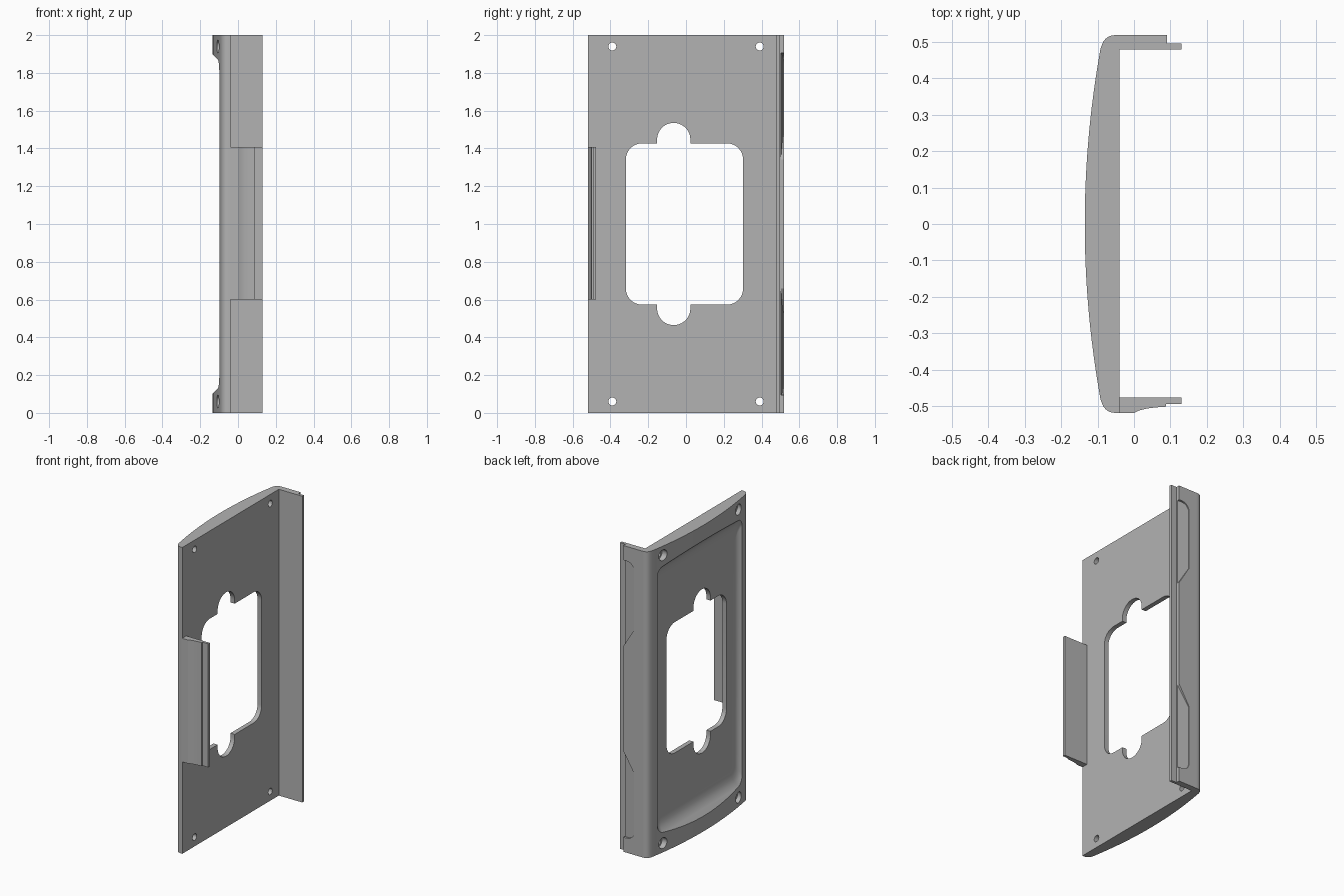
import bpy, bmesh, math
from math import sin, cos, pi, radians

cube = bpy.data.objects.get("Cube")
if cube:
    bpy.data.objects.remove(cube, do_unlink=True)

GREY = (0.45, 0.45, 0.45, 1)
mat = bpy.data.materials.new("plain grey")
mat.use_nodes = True
mat.diffuse_color = GREY
mat.node_tree.nodes["Principled BSDF"].inputs["Base Color"].default_value = GREY


def loft(name, rings):
    """Closed solid through a list of matching point rings."""
    bm = bmesh.new()
    loops = [[bm.verts.new(p) for p in ring] for ring in rings]
    n = len(loops[0])
    for a, b in zip(loops, loops[1:]):
        for i in range(n):
            j = (i + 1) % n
            bm.faces.new((a[i], a[j], b[j], b[i]))
    bm.faces.new(loops[0][::-1])
    bm.faces.new(loops[-1])
    bmesh.ops.recalc_face_normals(bm, faces=bm.faces)
    mesh = bpy.data.meshes.new(name)
    bm.to_mesh(mesh)
    bm.free()
    obj = bpy.data.objects.new(name, mesh)
    bpy.context.collection.objects.link(obj)
    mesh.materials.append(mat)
    return obj


def upright(name, profile, z0, z1):
    """Extrude an x-y profile upwards."""
    return loft(name, [[(x, y, z) for x, y in profile] for z in (z0, z1)])


def rounded(hy, hz, r, cy=0.0, steps=8):
    """Rounded rectangle outline in y-z, centred on mid height."""
    pts = []
    for k, (sy, sz) in enumerate([(1, 1), (-1, 1), (-1, -1), (1, -1)]):
        for i in range(steps + 1):
            a = (k + i / steps) * pi / 2
            pts.append((cy + sy * (hy - r) + r * cos(a), 1 + sz * (hz - r) + r * sin(a)))
    return pts


def through(name, outline, x0, x1):
    """Extrude a y-z outline along x."""
    return loft(name, [[(x, y, z) for y, z in outline] for x in (x0, x1)])


def activate(obj):
    bpy.ops.object.select_all(action="DESELECT")
    obj.select_set(True)
    bpy.context.view_layer.objects.active = obj


def cut(obj, cutter):
    cutter.hide_render = True
    mod = obj.modifiers.new("cut", "BOOLEAN")
    mod.operation = "DIFFERENCE"
    mod.solver = "EXACT"
    mod.object = cutter
    activate(obj)
    bpy.ops.object.modifier_apply(modifier=mod.name)
    bpy.data.objects.remove(cutter, do_unlink=True)


# Bowed plate with a flat inner face and rounded long edges
INNER = -0.04
bow = [(-0.135 + 0.043 * (i / 12) ** 2, 0.48 * i / 12) for i in range(-12, 13)]
corner = [(-0.052 - 0.037 * cos(a), 0.483 + 0.035 * sin(a))
          for a in (radians(d) for d in range(15, 91, 15))]
side = corner + [(INNER, 0.518)]
profile = bow + side + [(x, -y) for x, y in reversed(side)]
plate = upright("face_plate", profile, 0, 2)

# Shallow outer pocket with filleted walls: depth, half width, half height
pocket = [(-0.2, 0.47, 0.92), (-0.135, 0.465, 0.90), (-0.103, 0.44, 0.865),
          (-0.088, 0.432, 0.845), (-0.078, 0.422, 0.82), (-0.072, 0.41, 0.79),
          (-0.07, 0.395, 0.76)]
cut(plate, loft("pocket_cutter", [[(x, y, z) for y, z in rounded(hy, hz, 0.05)]
                                  for x, hy, hz in pocket]))

# Window with a round notch above and below
cut(plate, through("window_cutter", rounded(0.31, 0.427, 0.085, -0.008), -0.3, 0.1))
cut(plate, through("notch_cutter", rounded(0.088, 0.535, 0.0875, -0.065, 12), -0.3, 0.1))

# Counterbored screw holes in the corners
for y in (-0.39, 0.39):
    for z in (0.06, 1.94):
        for r, x0, x1 in ((0.035, -0.3, -0.075), (0.021, -0.3, 0.1)):
            ring = [(y + r * cos(i * pi / 12), z + r * sin(i * pi / 12)) for i in range(24)]
            cut(plate, through("hole_cutter", ring, x0, x1))

# Full height flange with a thin tongue
long_flange = upright("long_flange", [
    (INNER, 0.478), (0.13, 0.478), (0.13, 0.495), (0.09, 0.495),
    (0.09, 0.518), (INNER, 0.518)], 0, 2)

# Finger scoops in the long flange, one per end
scoop = [(0.1, 0.675), (0.012, 0.53), (0.012, 0.16)]
scoop += [(0.067 - 0.055 * cos(a), 0.15 - 0.055 * sin(a))
          for a in (radians(d) for d in range(0, 91, 15))] + [(0.1, 0.095)]
for flip in (False, True):
    pts = [(x, 2 - z if flip else z) for x, z in scoop]
    floor = [(x, 0.513 - 0.14 * (x - 0.012), z) for x, z in pts]
    cut(long_flange, loft("scoop_cutter", [floor, [(x, 0.56, z) for x, z in pts]]))

# Short clip flange on the opposite edge
short_flange = upright("short_flange", [
    (INNER, -0.476), (0.13, -0.476), (0.13, -0.493), (0.088, -0.493), (0.088, -0.501),
    (0.06, -0.503), (0.035, -0.506), (0.015, -0.511), (0.0, -0.518), (INNER, -0.518)],
    0.6, 1.407)

for obj in (plate, long_flange, short_flange):
    activate(obj)
    bpy.ops.object.shade_smooth_by_angle(angle=radians(25))
